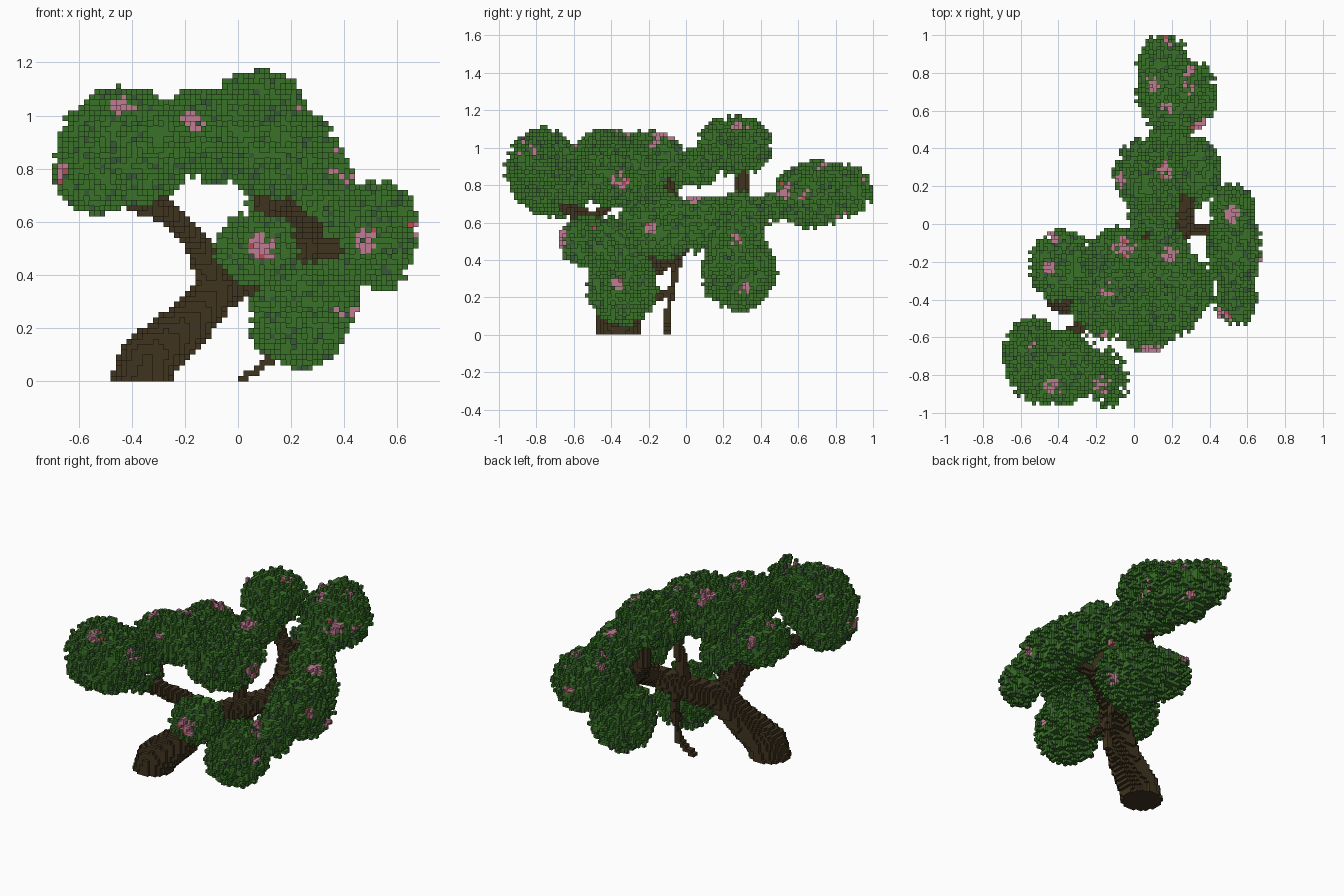
import bpy
import random
from math import ceil, floor
from mathutils import Vector

random.seed(4)
UNIT = 0.02  # edge of one block

if "Cube" in bpy.data.objects:
    bpy.data.objects.remove(bpy.data.objects["Cube"], do_unlink=True)


def material(name, rgb):
    mat = bpy.data.materials.new(name)
    mat.use_nodes = True
    colour = (*rgb, 1)
    mat.diffuse_color = colour
    mat.node_tree.nodes["Principled BSDF"].inputs["Base Color"].default_value = colour
    return mat


PALETTE = [
    material("bark brown", (.05, .033, .014)),
    material("leaf green", (.042, .165, .022)),
    material("shaded leaf green", (.04, .098, .042)),
    material("blossom pink", (.53, .2, .29)),
    material("blossom red", (.5, .07, .09)),
]
BARK, LEAF, SHADE, PINK, RED = range(len(PALETTE))

# Every filled block: grid cell -> [part name, colour index]
cells = {}


def grid_box(centre, radii):
    spans = [range(floor(c - r) - 2, ceil(c + r) + 3) for c, r in zip(centre, radii)]
    return ((x, y, z) for x in spans[0] for y in spans[1] for z in spans[2]
            if z >= 0 and -50 <= y < 50)


def block_centre(cell):
    return Vector(cell) + Vector((.5, .5, .5))


def limb(name, *points):
    """Tapered round limb through points of (x, y, z, radius)."""
    for start, end in zip(points, points[1:]):
        a, b = Vector(start[:3]), Vector(end[:3])
        steps = ceil((b - a).length)
        for i in range(steps + 1):
            t = i / steps
            p = a.lerp(b, t)
            r = start[3] + (end[3] - start[3]) * t
            for cell in grid_box(p, (r, r, r)):
                if (block_centre(cell) - p).length <= r:
                    cells.setdefault(cell, [name, BARK])


def clump(name, centre, radii, solid=.78):
    """Ellipsoid of leaves that thins out beyond its solid core."""
    for cell in grid_box(centre, radii):
        p = block_centre(cell)
        d = sum(((p[k] - centre[k]) / radii[k]) ** 2 for k in range(3)) ** .5
        if random.random() < (1.13 - d) / (1.13 - solid):
            tint = SHADE if random.random() < .09 else LEAF
            cells.setdefault(cell, [name, tint])


# Trunk and main limbs
limb("trunk", (-18, -18, 0, 5.8), (-17, -18, 4, 5.6), (-10, -16, 10, 4.7), (-4, -13, 17, 4))
limb("right_limb", (-4, -13, 17, 3.6), (-7, -17, 25, 2.5), (-12, -25, 31, 2), (-21, -33, 34, 1.6))
limb("left_limb", (-4, -13, 17, 4), (4, -6, 21, 3.5), (13, -1, 25, 3), (13, 5, 28, 3),
     (9, 13, 32, 2.4), (5, 15, 37, 1.8), (4, 15, 48, 1.2))
limb("back_limb", (9, 13, 32, 2), (8, 22, 34, 1.7), (10, 32, 37, 1.2))

# Twigs carrying the clumps
limb("left_twig", (13, -1, 25, 2), (21, -2, 25, 1.3), (27, -6, 27, 1))
limb("crown_twig", (4, -6, 21, 1.8), (5, -3, 36, 1.4), (4, -6, 44, 1))
limb("right_twig", (-12, -25, 31, 1.6), (-17, -17, 38, 1.2))
limb("front_twig", (-4, -13, 18, 2), (2, -24, 24, 1))
limb("low_twig", (0, -10, 19, 2), (10, -16, 15, 1))
limb("back_twig", (13, 5, 28, 1.6), (13, 13, 20, 1))

# Thin hanging root
limb("hanging_root", (5, -2, 20, 1.2), (7, -4, 12, .9), (6, -5, 4, .9), (1, -5, .5, .9))
limb("root_fork", (7, -4, 12, 1.1), (9, -11, 8, 1.1))

# Leaf clumps
clump("front_right_leaves", (-21, -38, 44), (12, 9.5, 10.5))
clump("far_right_leaves", (-27, -35, 39.5), (7.5, 9.5, 7.5))
clump("sparse_front_leaves", (-7, -41, 45), (5.5, 8, 8), solid=-.4)
clump("right_leaves", (-19, -11, 40.5), (8.5, 9, 7))
clump("crown_leaves", (-4, -10, 46), (9, 9, 8))
clump("crown_front_leaves", (-7, -21, 47), (9, 9, 7.5))
clump("crown_left_leaves", (8, -18, 43), (10, 12, 8.5))
clump("crown_rear_leaves", (9, -6, 47), (5.5, 5, 5))
clump("crown_link_leaves", (5, 3, 44.5), (6.5, 6, 5))
clump("top_leaves", (4, 13, 50.5), (9, 9.5, 7.5))
clump("back_leaves", (11.5, 34, 37.5), (10, 10, 8.5))
clump("far_back_leaves", (8, 41, 38.5), (7, 8.5, 7))
clump("back_link_leaves", (9, 23, 34), (5, 5, 4), solid=.6)
clump("low_back_leaves", (13, 14, 17), (9.5, 9.5, 10))
clump("back_left_leaves", (17, 14, 31), (6, 8, 7))
clump("left_front_leaves", (27, -20, 24.5), (5.5, 6.5, 7))
clump("left_leaves", (26.5, -7, 29), (7, 11, 8.5))
clump("left_rear_leaves", (26, 4, 29.5), (5.5, 6.5, 7.5))
clump("front_leaves", (3.5, -26, 25), (7.5, 7.5, 6.5))
clump("low_front_leaves", (11.5, -17, 12.5), (9, 9, 9.5))

SIDES = {
    (1, 0, 0): ((1, 0, 0), (1, 1, 0), (1, 1, 1), (1, 0, 1)),
    (-1, 0, 0): ((0, 0, 0), (0, 0, 1), (0, 1, 1), (0, 1, 0)),
    (0, 1, 0): ((0, 1, 0), (0, 1, 1), (1, 1, 1), (1, 1, 0)),
    (0, -1, 0): ((0, 0, 0), (1, 0, 0), (1, 0, 1), (0, 0, 1)),
    (0, 0, 1): ((0, 0, 1), (1, 0, 1), (1, 1, 1), (0, 1, 1)),
    (0, 0, -1): ((0, 0, 0), (0, 1, 0), (1, 1, 0), (1, 0, 0)),
}


def shift(cell, offset):
    return tuple(c + o for c, o in zip(cell, offset))


# Blossoms: colour the outer leaf blocks nearest to each (x, y, z, size)
outer = [c for c, (_, tint) in cells.items()
         if tint != BARK and any(shift(c, s) not in cells for s in SIDES)]
BLOSSOMS = [
    (-34, -38, 40, 2.3), (-21, -43, 52, 2.6), (-26, -31, 50, 2), (-22, -12, 47, 2),
    (-21, -3, 44, 2), (-8, -42, 50, 3), (-7, -17, 55, 2.3), (-1, -6, 54, 3.2),
    (-8, -29, 50, 1.9), (11, -10, 53, 2.3), (18, -17, 41, 2.3), (5, -33, 26, 3),
    (19, -18, 14, 2), (24, -26, 27, 3), (27, 2, 37, 2.3), (33, -9, 29, 2),
    (-4, 11, 54, 2.3), (9, 15, 57, 2.4), (23, 13, 25, 2), (22, 15, 12, 2.2),
    (17, 26, 39, 3), (5, 37, 46, 2.3), (15, 36, 45, 2.2), (9, 30, 45, 2),
    (21, 32, 38, 2), (15, 41, 42, 2), (14, 42, 33, 2), (9, 48, 40, 2.1),
]
for x, y, z, size in BLOSSOMS:
    spot = Vector((x, y, z))
    heart = block_centre(min(outer, key=lambda c: (block_centre(c) - spot).length))
    for cell in outer:
        if (block_centre(cell) - heart).length < size and random.random() < .85:
            cells[cell][1] = RED if random.random() < .06 else PINK

# One mesh per part, keeping only the exposed block sides
parts = {}
for cell, (name, tint) in cells.items():
    verts, faces, tints = parts.setdefault(name, ({}, [], []))
    for side, corners in SIDES.items():
        if shift(cell, side) not in cells:
            faces.append([verts.setdefault(shift(cell, k), len(verts)) for k in corners])
            tints.append(tint)

for name, (verts, faces, tints) in parts.items():
    mesh = bpy.data.meshes.new(name)
    mesh.from_pydata([Vector(v) * UNIT for v in verts], [], faces)
    used = sorted(set(tints))
    for tint in used:
        mesh.materials.append(PALETTE[tint])
    for poly, tint in zip(mesh.polygons, tints):
        poly.material_index = used.index(tint)
    mesh.update()
    bpy.context.collection.objects.link(bpy.data.objects.new(name, mesh))
